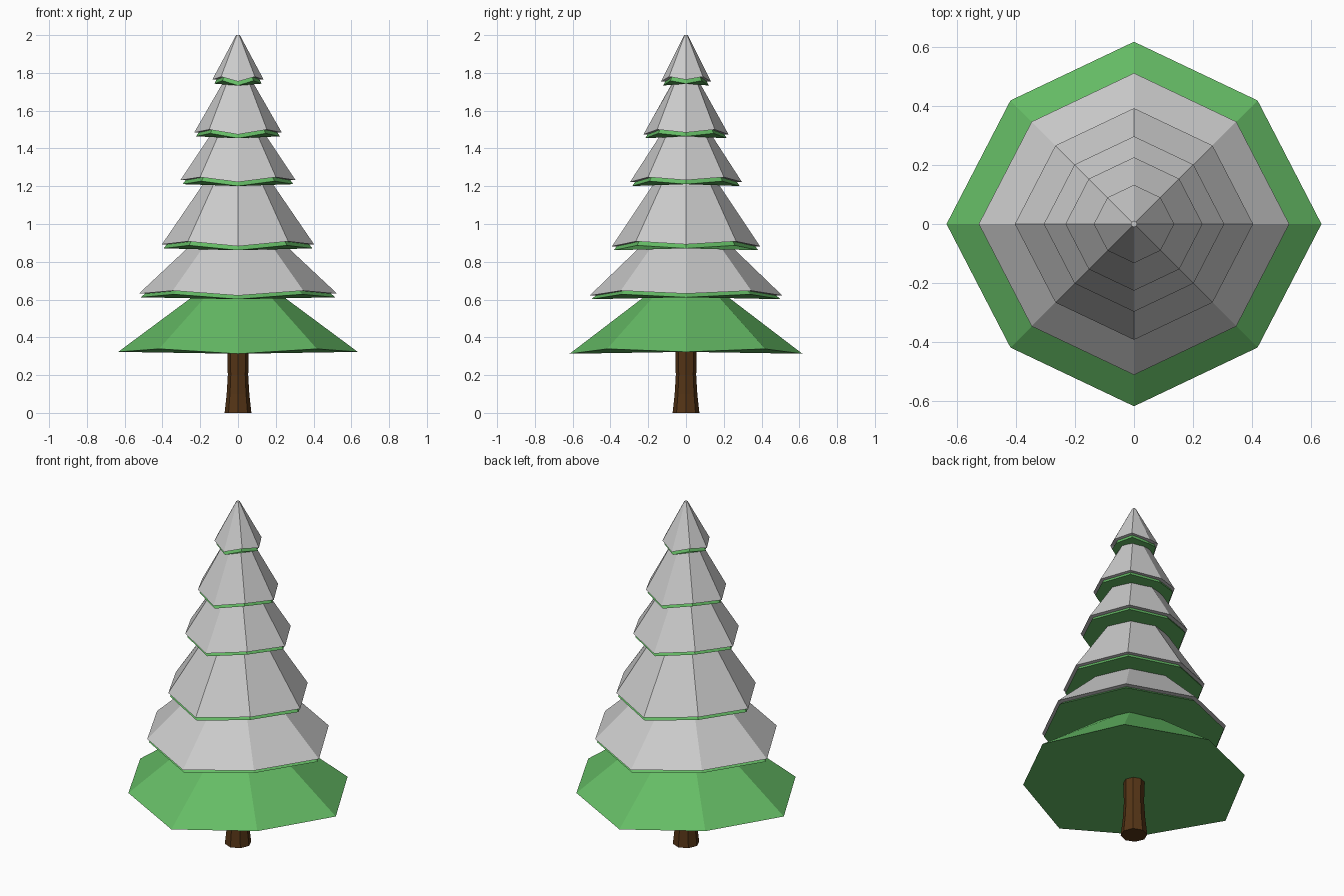
import bpy, bmesh
from math import cos, sin, pi

if "Cube" in bpy.data.objects:
    bpy.data.objects.remove(bpy.data.objects["Cube"])


def material(name, rgb):
    m = bpy.data.materials.new(name)
    m.diffuse_color = (*rgb, 1)
    m.use_nodes = True
    m.node_tree.nodes["Principled BSDF"].inputs["Base Color"].default_value = m.diffuse_color
    return m


GREEN = material("needles", (0.13, 0.50, 0.13))
BROWN = material("bark", (0.09, 0.035, 0.008))

# Radius factor and height offset of the uneven octagon: x, diagonal, y, diagonal
RADIUS = (1.0, 0.932, 0.972, 0.932)
LIFT = (0.0, 0.016, -0.01, 0.016)


def lathe(name, profile, mat=None, uneven=True, cap_bottom=True):
    """Eight-sided stack of rings; profile runs bottom to top as (r, z)."""
    bm = bmesh.new()
    rings = []
    for r, z in profile:
        ring = []
        for i in range(8):
            a = i * pi / 4
            k = RADIUS[i % 4] if uneven else 1
            dz = LIFT[i % 4] if uneven and z < 1.99 else 0
            ring.append(bm.verts.new((r * k * cos(a), r * k * sin(a), z + dz)))
        rings.append(ring)
    for lo, hi in zip(rings, rings[1:]):
        for i in range(8):
            j = (i + 1) % 8
            bm.faces.new((lo[i], lo[j], hi[j], hi[i]))
    bm.faces.new(rings[-1])
    if cap_bottom:
        bm.faces.new(rings[0][::-1])
    mesh = bpy.data.meshes.new(name)
    bm.to_mesh(mesh)
    bm.free()
    obj = bpy.data.objects.new(name, mesh)
    bpy.context.collection.objects.link(obj)
    if mat:
        mesh.materials.append(mat)
    return obj


# Trunk, slightly flared at the foot
lathe("trunk", [(0.071, 0), (0.06, 0.1), (0.054, 0.2), (0.057, 0.34)], BROWN, uneven=False)

# Lowest, bare branch tier
lathe("branches_1", [(0.634, 0.323), (0.2, 0.645)], GREEN)

# Snowy tiers: snow rim r, z; snow top r, z; branch rim r, z
TIERS = [
    (0.525, 0.631, 0.238, 0.90, 0.515, 0.612),
    (0.403, 0.892, 0.151, 1.26, 0.393, 0.871),
    (0.305, 1.232, 0.120, 1.51, 0.293, 1.211),
    (0.232, 1.484, 0.062, 1.78, 0.222, 1.464),
    (0.136, 1.764, 0.010, 2.00, 0.125, 1.743),
]
for n, (r, z, rt, zt, rb, zb) in enumerate(TIERS, 2):
    lathe(f"branches_{n}", [(rb, zb), (max(rt - 0.02, 0.004), zt - 0.04)], GREEN)
    lathe(f"snow_{n}", [(r - 0.04, z), (r, z), (rt, zt)], cap_bottom=False)
